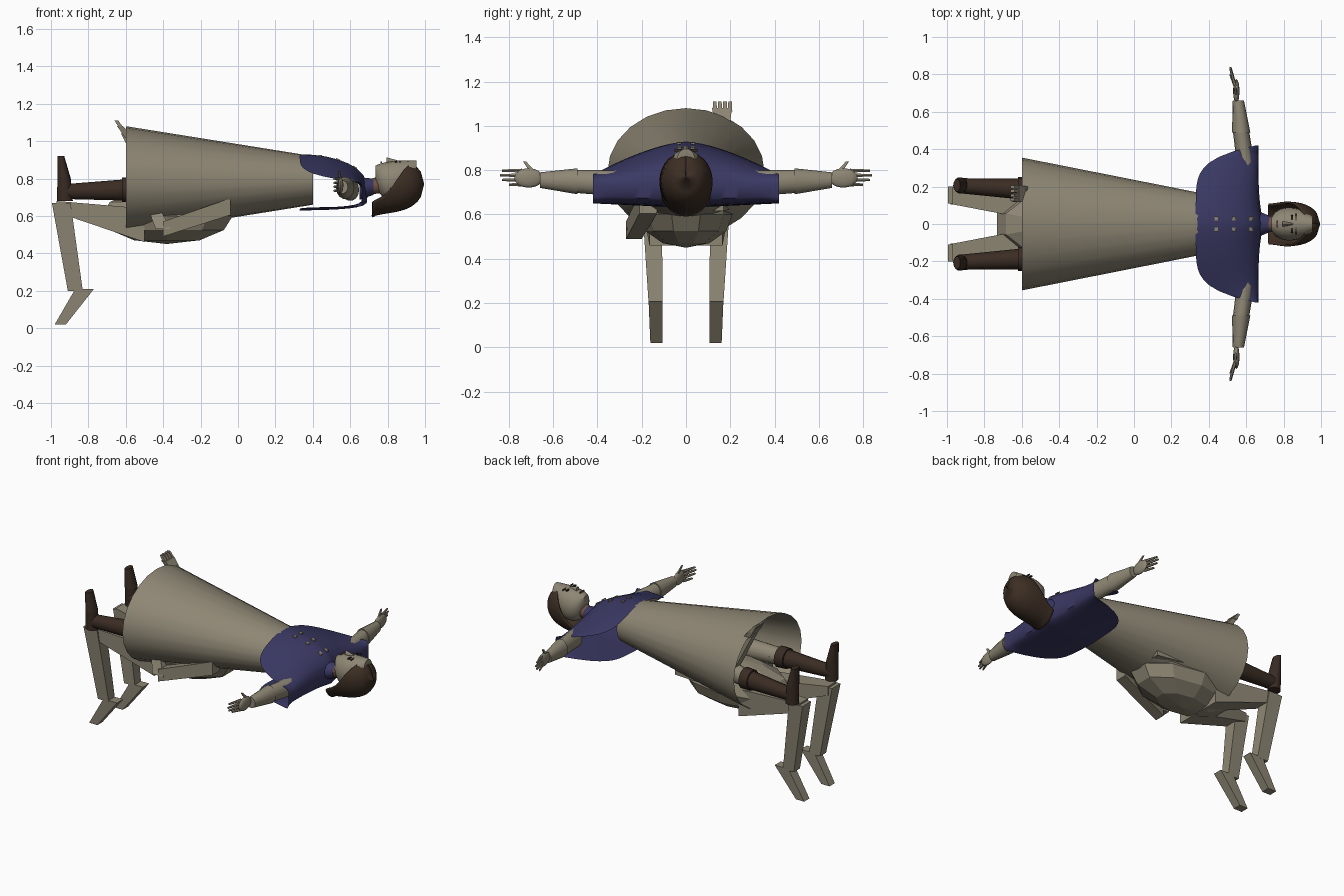
import bpy
import bmesh
from math import sin, cos, pi, radians
from mathutils import Vector, Matrix

default_cube = bpy.data.objects.get("Cube")
if default_cube:
    bpy.data.objects.remove(default_cube, do_unlink=True)


def make_material(name, red, green, blue):
    material = bpy.data.materials.new(name)
    material.use_nodes = True
    colour = (red, green, blue, 1)
    material.diffuse_color = colour
    material.node_tree.nodes["Principled BSDF"].inputs["Base Color"].default_value = colour
    return material


cloth = make_material("drab_cloth", .27, .24, .175)
navy = make_material("navy_cloth", .042, .04, .125)
brown = make_material("dark_brown_hair", .045, .027, .017)
leather = make_material("brown_leather", .042, .025, .017)
skin = make_material("shaded_skin", .17, .085, .06)
dark = make_material("dark_eyes", .02, .015, .012)


def finish(name, mesh_builder, material, smooth):
    """Turn a bmesh into a named, coloured object."""
    bmesh.ops.recalc_face_normals(mesh_builder, faces=mesh_builder.faces)
    mesh = bpy.data.meshes.new(name)
    mesh_builder.to_mesh(mesh)
    mesh_builder.free()
    mesh.materials.append(material)
    if smooth:
        mesh.shade_smooth()
        mesh.set_sharp_from_angle(angle=radians(50))
    part = bpy.data.objects.new(name, mesh)
    bpy.context.scene.collection.objects.link(part)
    return part


def loft(name, material, rows, closed=True, caps=True, smooth=True):
    """Skin equal rows of points into one surface."""
    builder = bmesh.new()
    verts = [[builder.verts.new(point) for point in row] for row in rows]
    count = len(verts[0])
    for row, following in zip(verts, verts[1:]):
        for i in range(count if closed else count - 1):
            j = (i + 1) % count
            builder.faces.new((row[i], row[j], following[j], following[i]))
    if closed and caps:
        builder.faces.new(verts[0])
        builder.faces.new(verts[-1])
    return finish(name, builder, material, smooth)


def ring(centre, axis, radii, sides):
    """Ellipse, or box outline for four sides, facing along a main axis."""
    first, second = [i for i in range(3) if i != axis]
    turn, grow = (pi / 4, 2 ** .5) if sides == 4 else (0, 1)
    points = []
    for i in range(sides):
        angle = turn + 2 * pi * i / sides
        point = Vector(centre)
        point[first] += radii[0] * grow * cos(angle)
        point[second] += radii[1] * grow * sin(angle)
        points.append(point)
    return points


def tube(name, material, start, end, start_radii, end_radii, sides=14, caps=True):
    """Tapered limb whose ends face along its dominant direction."""
    along = [abs(b - a) for a, b in zip(start, end)]
    axis = along.index(max(along))
    rows = [ring(start, axis, start_radii, sides), ring(end, axis, end_radii, sides)]
    return loft(name, material, rows, caps=caps, smooth=sides > 4)


def blob(name, material, centre, size, sides=14, smooth=True):
    """Ellipsoid with the given half sizes."""
    builder = bmesh.new()
    place = Matrix.Translation(centre) @ Matrix.Diagonal((*size, 1))
    bmesh.ops.create_uvsphere(builder, u_segments=sides, v_segments=sides // 2 + 1, radius=1, matrix=place)
    return finish(name, builder, material, smooth)


def plate(name, material, centre, half_length, half_width, slope=0):
    """Thin plate lying on an upward surface, dropping by slope along x."""
    rows = []
    for lift in (-.004, .004):
        outline = ring(centre, 2, (half_length, half_width), 4)
        rows.append([p + Vector((0, 0, lift - slope * (p.x - centre[0]))) for p in outline])
    return loft(name, material, rows, smooth=False)


def cape_row(y):
    """Cape outline at one sideways station, from back hem over the shoulder to front hem."""
    out = abs(y) / .42
    hem = .33 + .32 * out ** 6
    shoulder = .665 + .03 * (1 - out) ** 4
    front = .2 - .15 * out ** 1.5
    back = .1 - .02 * out
    row = []
    for i in range(-8, 9):
        angle = pi / 2 * i / 8
        x = hem + (shoulder - hem) * cos(angle)
        rise = abs(sin(angle))
        row.append((x, y, .73 + (front * rise ** .8 if i > 0 else -back * rise ** .3)))
    return row


def hair_row(u):
    """Arc of hair around the back of the head, left open toward the face."""
    size = (1 - u ** 4) ** .5 + .01
    opening = radians(115) * max(0, 1 - (u / .8) ** 2)
    row = []
    for i in range(25):
        angle = opening + 2 * (pi - opening) * i / 24
        row.append((.72 + .275 * u, .12 * size * sin(angle), .73 + .04 * u ** .5 + .137 * size * cos(angle)))
    return row


def face_row(u):
    """Head section from chin to crown, keeping the front of the face level."""
    width = .088 * sin(pi * u ** .8) ** .45
    height = width * 1.2
    front = .897 - .03 * (1 - u) ** 4
    return ring((.73 + .24 * u, 0, front - height), 0, (width, height), 20)


# Long open skirt
tube("skirt", cloth, (.4, 0, .79), (-.6, 0, .79), (.157, .13), (.355, .29), sides=24, caps=False)

# Open-sided cape with its buttons
loft("cape", navy, [cape_row(.42 * i / 14) for i in range(-14, 15)], closed=False)
for column in range(3):
    x = .44 + .093 * column
    surface = cape_row(0)
    before = max((p for p in surface[9:] if p[0] <= x), key=lambda p: p[0])
    after = min((p for p in surface[9:] if p[0] > x), key=lambda p: p[0])
    slope = (before[2] - after[2]) / (after[0] - before[0])
    height = before[2] - slope * (x - before[0])
    for y in (-.03, .03):
        plate("cape_button", cloth, (x, y, height), .01, .01, slope)

# Neck, head and face
tube("collar", navy, (.65, 0, .745), (.725, 0, .757), (.075, .06), (.043, .045))
tube("neck", skin, (.7, 0, .755), (.8, 0, .775), (.04, .042), (.045, .05))
loft("face", cloth, [face_row((i + .2) / 12) for i in range(12)])
tube("nose", cloth, (.795, 0, .893), (.85, 0, .888), (.014, .02), (.005, .01), sides=8)
plate("mouth", skin, (.765, 0, .886), .004, .02)
for side in (-1, 1):
    plate("eye", dark, (.845, side * .035, .889), .006, .014)
    plate("eyebrow", brown, (.867, side * .037, .889), .003, .018)

# Hair shell
hair = loft("hair", brown, [hair_row(i / 16) for i in range(17)], closed=False)
thickness = hair.modifiers.new("thickness", "SOLIDIFY")
thickness.thickness = .01

for side, label in ((1, "left_"), (-1, "right_")):
    def at(x, y, z):
        return (x, side * y, z)

    # Outstretched arm and hand
    tube(label + "sleeve", cloth, at(.6, .3, .74), at(.57, .51, .75), (.048, .06), (.043, .053))
    tube(label + "cuff", cloth, at(.573, .49, .75), at(.558, .66, .755), (.049, .06), (.03, .036))
    blob(label + "palm", cloth, at(.547, .71, .765), (.017, .065, .044))
    for finger in range(4):
        z = .735 + .021 * finger
        tip = .84 - .01 * (finger - 2) ** 2
        tube(label + "finger", cloth, at(.54, .74, z), at(.515, tip, z), (.01, .01), (.006, .006), sides=6)
    tube(label + "thumb", cloth, at(.55, .68, .78), at(.54, .73, .84), (.01, .018), (.006, .008), sides=6)

    # Leg and tall boot
    tube(label + "leg", cloth, at(-.57, .185, .74), at(-.05, .1, .77), (.05, .055), (.08, .08))
    tube(label + "boot_shaft", leather, at(-.94, .205, .73), at(-.57, .185, .74), (.04, .04), (.057, .06))
    tube(label + "boot_cuff", leather, at(-.62, .187, .74), at(-.56, .185, .74), (.064, .066), (.066, .068))
    tube(label + "boot_heel", leather, at(-.925, .207, .68), at(-.93, .207, .8), (.042, .04), (.036, .044))
    tube(label + "boot_toe", leather, at(-.93, .207, .8), at(-.947, .207, .92), (.036, .044), (.018, .034))

    # Blocky lower figure: thigh, shin and foot
    tube(label + "block_thigh", cloth, at(-.5, .09, .55), at(-.97, .15, .65), (.075, .09), (.045, .03), sides=4)
    tube(label + "block_shin", cloth, at(-.945, .155, .67), at(-.87, .137, .2), (.05, .045), (.04, .032), sides=4)
    tube(label + "block_foot", cloth, at(-.82, .137, .21), at(-.95, .133, .02), (.05, .032), (.03, .028), sides=4)

# Blocky torso hanging beneath the skirt
blob("block_torso", cloth, (-.38, 0, .6), (.37, .21, .15), sides=10, smooth=False)


def block_arm(label, shoulder, elbow, wrist):
    tube(label + "block_upper_arm", cloth, shoulder, elbow, (.04, .045), (.035, .04), sides=4)
    tube(label + "block_forearm", cloth, elbow, wrist, (.04, .035), (.025, .025), sides=4)


# One arm folds up from below, the other reaches out past the skirt hem
block_arm("right_", (-.04, -.17, .65), (-.4, -.235, .53), (-.5, -.15, .75))
block_arm("left_", (-.04, .13, .66), (-.4, .18, .67), (-.6, .165, 1.04))
tube("left_block_hand", cloth, (-.585, .165, 1.02), (-.63, .162, 1.08), (.02, .035), (.016, .045), sides=4)
for finger in range(4):
    y = .13 + .023 * finger
    tube("left_block_finger", cloth, (-.62, y, 1.065), (-.65, y, 1.11), (.012, .01), (.01, .008), sides=4)
